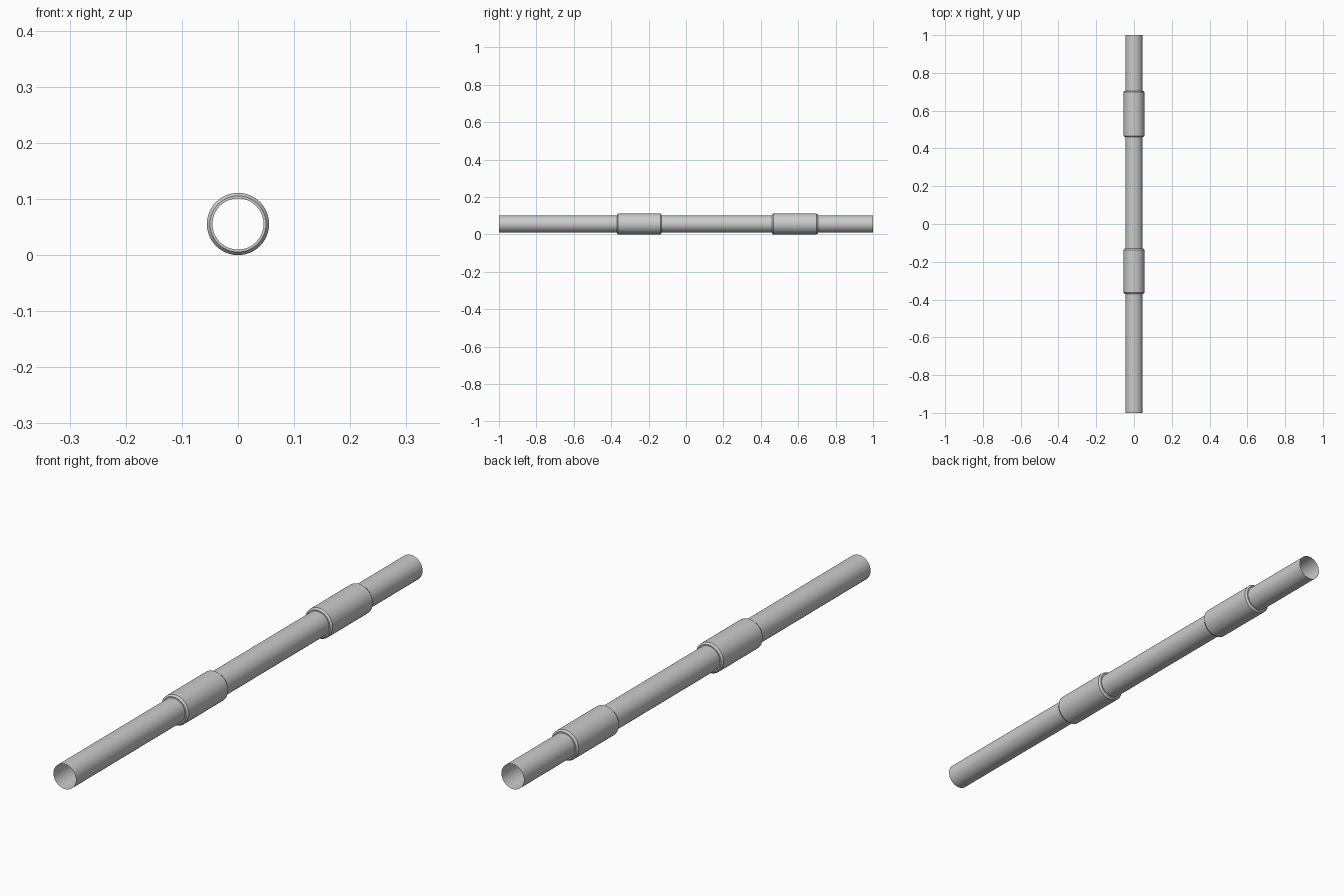
import bpy, bmesh, math

if "Cube" in bpy.data.objects:
    bpy.data.objects.remove(bpy.data.objects["Cube"])

Z = 0.0555   # height of the pipe axis
SIDES = 48


def lathe_y(name, profile):
    """Revolve (y, radius) points around the pipe axis, leaving the ends open."""
    bm = bmesh.new()
    rings = [[bm.verts.new((r * math.cos(2 * math.pi * i / SIDES), y,
                            Z + r * math.sin(2 * math.pi * i / SIDES)))
              for i in range(SIDES)] for y, r in profile]
    for a, b in zip(rings, rings[1:]):
        for i in range(SIDES):
            j = (i + 1) % SIDES
            bm.faces.new((a[i], b[i], b[j], a[j]))
    mesh = bpy.data.meshes.new(name)
    bm.to_mesh(mesh)
    bm.free()
    ob = bpy.data.objects.new(name, mesh)
    bpy.context.collection.objects.link(ob)
    bpy.context.view_layer.objects.active = ob
    ob.select_set(True)
    bpy.ops.object.shade_smooth_by_angle(angle=math.radians(30))
    ob.select_set(False)
    return ob


# Thin open pipe
lathe_y("pipe", [(-1, 0.0455), (1, 0.0455)])

# Coupling sleeves with chamfered rims
for name, y0, y1 in (("front_sleeve", -0.37, -0.13), ("rear_sleeve", 0.46, 0.705)):
    c = 0.007
    lathe_y(name, [(y0, 0.0455), (y0, 0.050), (y0 + c, 0.0555),
                   (y1 - c, 0.0555), (y1, 0.050), (y1, 0.0455)])
